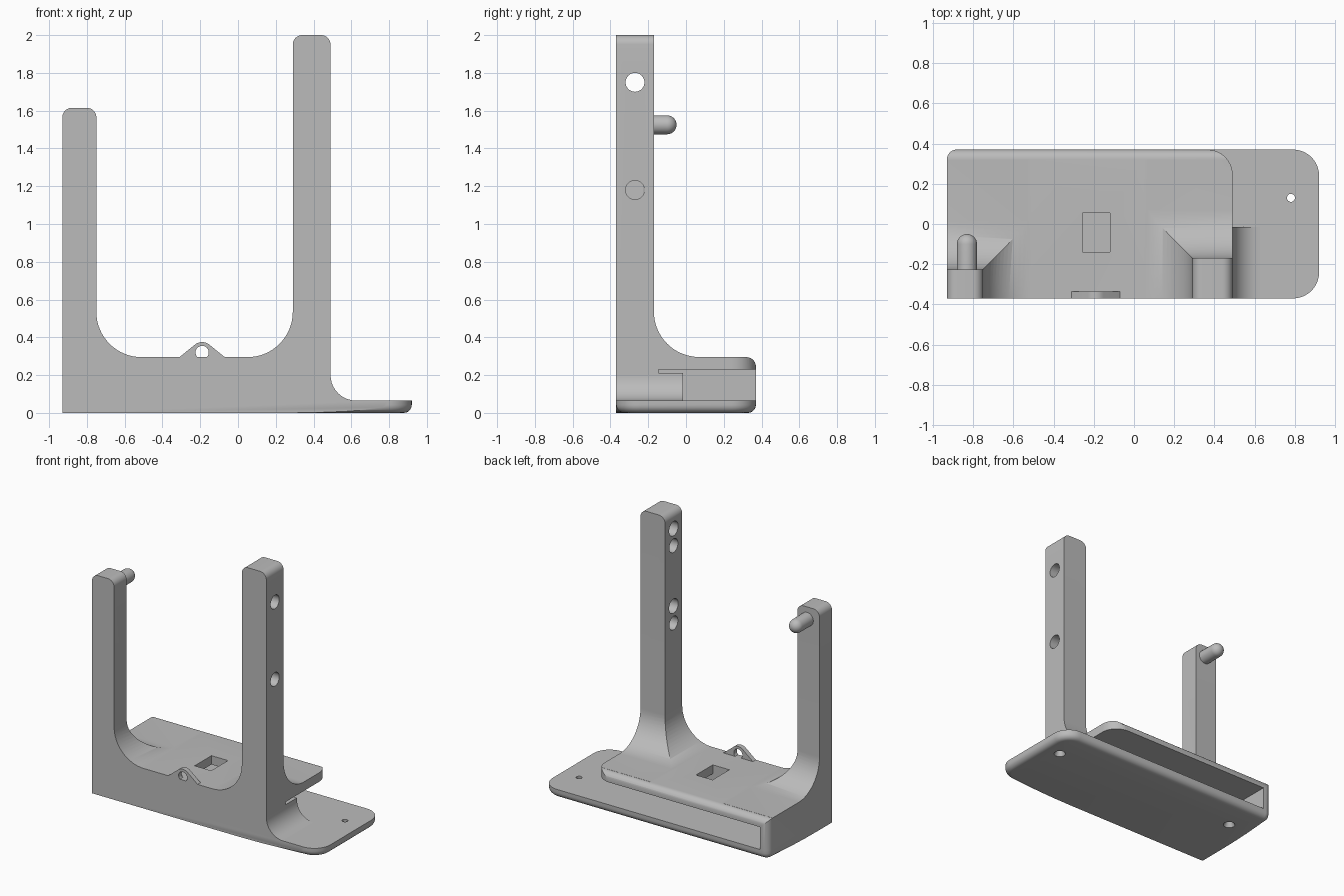
import bpy, bmesh
from math import sin, cos, pi, radians
from mathutils import Vector, Matrix

if "Cube" in bpy.data.objects:
    bpy.data.objects.remove(bpy.data.objects["Cube"], do_unlink=True)

grey = bpy.data.materials.new("plain_grey")
grey.use_nodes = True
grey.diffuse_color = (0.5, 0.5, 0.5, 1)
grey.node_tree.nodes["Principled BSDF"].inputs["Base Color"].default_value = grey.diffuse_color

FRONT, BACK, LOW, HIGH = -0.37, 0.37, -0.93, 0.92
FLOOR, DECK = 0.065, 0.295


def arc(cx, cy, r, a0, a1, n=10):
    angles = [radians(a0 + (a1 - a0) * i / n) for i in range(n + 1)]
    return [(cx + r * cos(a), cy + r * sin(a)) for a in angles]


def circle(cx, cy, r):
    return arc(cx, cy, r, 0, 360, 32)[:-1]


def to_object(bm, name):
    bmesh.ops.recalc_face_normals(bm, faces=bm.faces)
    mesh = bpy.data.meshes.new(name)
    bm.to_mesh(mesh)
    bm.free()
    mesh.materials.append(grey)
    obj = bpy.data.objects.new(name, mesh)
    bpy.context.collection.objects.link(obj)
    return obj


def prism_mesh(points, axis, lo, hi):
    """Extrude a flat outline along one axis."""
    place = {"X": lambda a, b: (lo, a, b),
             "Y": lambda a, b: (a, lo, b),
             "Z": lambda a, b: (a, b, lo)}[axis]
    bm = bmesh.new()
    face = bm.faces.new([bm.verts.new(place(a, b)) for a, b in points])
    out = bmesh.ops.extrude_face_region(bm, geom=[face])["geom"]
    shift = Vector([hi - lo if axis == k else 0 for k in "XYZ"])
    bmesh.ops.translate(bm, vec=shift, verts=[v for v in out if isinstance(v, bmesh.types.BMVert)])
    return bm


def prism(name, points, axis, lo, hi):
    return to_object(prism_mesh(points, axis, lo, hi), name)


def rect(a0, b0, a1, b1):
    return [(a0, b0), (a1, b0), (a1, b1), (a0, b1)]


def cut(target, cutter):
    cutter.hide_render = True
    mod = target.modifiers.new("cut", "BOOLEAN")
    mod.operation, mod.solver, mod.object = "DIFFERENCE", "EXACT", cutter
    bpy.context.view_layer.objects.active = target
    bpy.ops.object.modifier_apply(modifier=mod.name)
    bpy.data.objects.remove(cutter, do_unlink=True)


def cut_prism(target, points, axis, lo, hi):
    cut(target, prism("cutter", points, axis, lo, hi))


# Frame: front outline with both posts, full depth
outline = [(LOW, FLOOR), (0.49, FLOOR)]
outline += arc(0.44, 1.95, 0.05, 0, 90) + arc(0.34, 1.95, 0.05, 90, 180)
outline += arc(0.05, 0.535, 0.24, 0, -90, 16) + arc(-0.51, 0.535, 0.24, -90, -180, 16)
outline += arc(-0.80, 1.565, 0.05, 0, 90) + arc(-0.88, 1.565, 0.05, 90, 180)
frame = prism("frame", outline, "Y", FRONT, BACK)

# Post depth and the sweep from each post down to the deck
for edge, lo, hi in ((-0.225, -1.5, -0.3), (-0.17, -0.05, 1)):
    sweep = [(edge, 3)] + arc(edge + 0.24, DECK + 0.241, 0.24, 180, 270, 16)
    cut_prism(frame, sweep + [(0.5, DECK + 0.001), (0.5, 3)], "X", lo, hi)

# Rounded back edge and upright corners
cut_prism(frame, arc(0.32, 0.245, 0.05, 0, 90) + [(0.32, 0.4), (0.5, 0.4), (0.5, 0.245)], "X", -1.2, 1)
cut_prism(frame, arc(0.365, 0.245, 0.125, 0, 90) + [(0.365, 0.5), (0.6, 0.5), (0.6, 0.245)], "Z", 0, 0.5)
cut_prism(frame, arc(-0.88, 0.32, 0.05, 90, 180) + [(-1, 0.32), (-1, 0.5), (-0.88, 0.5)], "Z", 0, 0.5)

# Slot under the deck, and the window above it
cut_prism(frame, rect(-0.86, -0.145, 1, 0.6), "Z", -0.1, 0.23)
cut_prism(frame, rect(-0.255, -0.14, -0.12, 0.055), "Z", 0.15, 0.5)

# Tall post holes: through holes with a blind hole above each
for z in (1.75, 1.18):
    cut_prism(frame, circle(-0.27, z, 0.05), "X", 0.1, 0.7)
    cut_prism(frame, circle(-0.27, z + 0.125, 0.053), "X", 0.1, 0.39)

# Base plate with rounded corners and a rounded lower edge
plan = [(LOW, FRONT)] + arc(HIGH - 0.13, FRONT + 0.13, 0.13, -90, 0)
plan += arc(HIGH - 0.13, BACK - 0.13, 0.13, 0, 90) + arc(-0.88, 0.32, 0.05, 90, 180)
bm = prism_mesh(plan, "Z", 0, FLOOR)


def rounded_below(e):
    a, b = (v.co for v in e.verts)
    on_front = max(a.y, b.y) < FRONT + 0.0005
    on_side = max(a.x, b.x) < LOW + 0.0005
    return max(a.z, b.z) < 0.001 and not on_front and not on_side


bmesh.ops.bevel(bm, geom=[e for e in bm.edges if rounded_below(e)], offset=0.042,
                segments=5, profile=0.5, affect="EDGES", clamp_overlap=False)
base = to_object(bm, "base_plate")

# Countersunk screw holes
for x in (0.78, -0.75):
    cut_prism(base, circle(x, 0.13, 0.02), "Z", -0.1, 0.2)
    bm = bmesh.new()
    bmesh.ops.create_cone(bm, cap_ends=True, segments=32, radius1=0.045, radius2=0.015, depth=0.06,
                          matrix=Matrix.Translation((x, 0.13, 0.02)))
    cut(base, to_object(bm, "cutter"))

# Curved brace between the tall post and the base plate
brace = [(0.45, FLOOR)] + arc(0.625, 0.2, 0.135, 270, 180) + [(0.49, 0.21), (0.45, 0.21)]
parts = [frame, base, prism("side_brace", brace, "Y", FRONT, -0.015)]

# Small eyelet on the front edge of the deck
eyelet = prism("eyelet", [(-0.31, DECK)] + arc(-0.19, 0.315, 0.06, 130, 50) + [(-0.07, DECK)],
               "Y", FRONT, -0.335)
cut_prism(eyelet, circle(-0.19, 0.32, 0.035), "Y", -0.5, -0.2)
parts.append(eyelet)

# Round-ended peg behind the short post
bm = bmesh.new()
line = [(0.05, -0.24)] + arc(0, -0.1, 0.05, 0, 90, 8)
verts = [bm.verts.new((-0.83 + r, y, 1.525)) for r, y in line]
edges = [bm.edges.new(pair) for pair in zip(verts, verts[1:])]
bmesh.ops.spin(bm, geom=verts + edges, cent=(-0.83, 0, 1.525), axis=(0, 1, 0),
               angle=2 * pi, steps=28)
bmesh.ops.remove_doubles(bm, verts=bm.verts, dist=0.0005)
parts.append(to_object(bm, "peg"))

# Smooth curves, sharp edges
bpy.ops.object.select_all(action="DESELECT")
for part in parts:
    part.select_set(True)
bpy.context.view_layer.objects.active = frame
bpy.ops.object.shade_smooth_by_angle(angle=radians(30))
